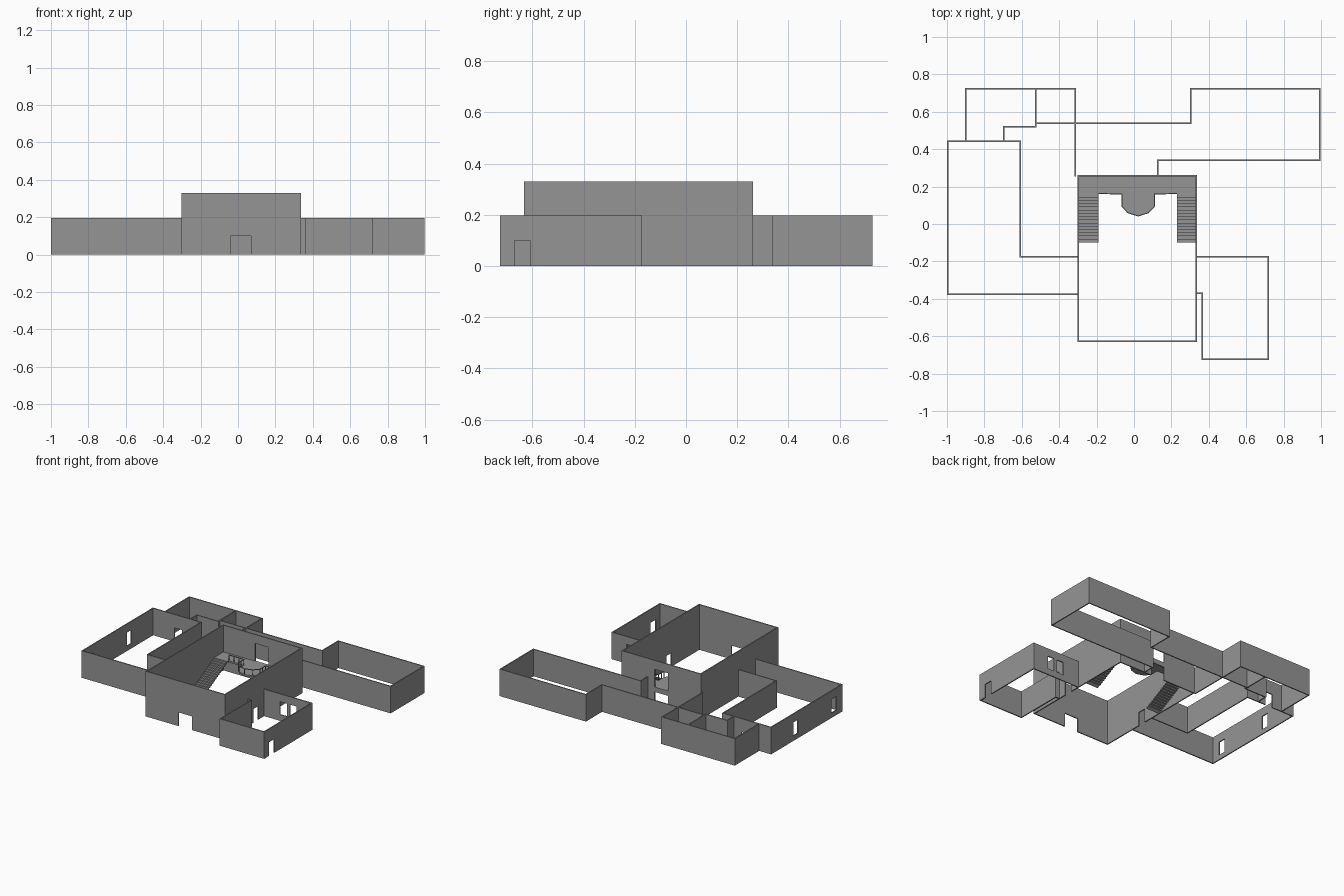
import bpy, bmesh, math
from mathutils import Vector, Matrix

if "Cube" in bpy.data.objects:
    bpy.data.objects.remove(bpy.data.objects["Cube"])

T = 0.008          # wall thickness
LOW, HIGH = 0.197, 0.33
DECK = 0.135       # upper landing height

mat = bpy.data.materials.new("plain_grey")
mat.diffuse_color = (0.3, 0.3, 0.3, 1)
mat.use_nodes = True
mat.node_tree.nodes["Principled BSDF"].inputs["Base Color"].default_value = mat.diffuse_color


def finish(name, bm):
    bmesh.ops.recalc_face_normals(bm, faces=bm.faces)
    me = bpy.data.meshes.new(name)
    bm.to_mesh(me)
    bm.free()
    me.materials.append(mat)
    ob = bpy.data.objects.new(name, me)
    bpy.context.collection.objects.link(ob)
    return ob


def box(bm, lo, hi):
    c = [(a + b) / 2 for a, b in zip(lo, hi)]
    s = [b - a for a, b in zip(lo, hi)]
    m = Matrix.Translation(c) @ Matrix.Diagonal((*s, 1))
    bmesh.ops.create_cube(bm, size=1, matrix=m)


def wall(bm, p, q, h, openings=()):
    """Straight wall between two centre-line points; openings = (start, end, bottom, top)."""
    along_x = abs(p[0] - q[0]) > abs(p[1] - q[1])
    i = 0 if along_x else 1
    a, b = min(p[i], q[i]) - T / 2, max(p[i], q[i]) + T / 2
    c = p[1 - i]

    def part(s, e, z0, z1):
        if e - s < 1e-5 or z1 - z0 < 1e-5:
            return
        if along_x:
            box(bm, (s, c - T / 2, z0), (e, c + T / 2, z1))
        else:
            box(bm, (c - T / 2, s, z0), (c + T / 2, e, z1))

    at = a
    for s, e in sorted({(o[0], o[1]) for o in openings}):
        part(at, s, 0, h)
        z = 0
        for o in sorted((o for o in openings if o[0] == s), key=lambda o: o[2]):
            part(s, e, z, o[2])
            z = o[3]
        part(s, e, z, h)
        at = e
    part(at, b, 0, h)


def room(name, h, walls):
    bm = bmesh.new()
    for w in walls:
        wall(bm, w[0], w[1], h, w[2] if len(w) > 2 else ())
    return finish(name, bm)


def prism(name, pts, vec):
    bm = bmesh.new()
    f = bm.faces.new([bm.verts.new(p) for p in pts])
    r = bmesh.ops.extrude_face_region(bm, geom=[f])
    bmesh.ops.translate(bm, vec=vec, verts=[v for v in r["geom"] if isinstance(v, bmesh.types.BMVert)])
    return finish(name, bm)


# central hall with front door, side doors and two-level rear doors
L, R, F, B = -0.299, 0.333, -0.628, 0.258
room("central_hall_walls", HIGH, [
    ((L, F), (R, F), [(-0.04, 0.07, 0, 0.1)]),
    ((L, B), (R, B), [(-0.04, 0.07, 0, 0.1), (-0.04, 0.07, DECK, 0.265)]),
    ((L, F), (L, B), [(-0.305, -0.245, 0, 0.1)]),
    ((R, F), (R, B), [(-0.305, -0.245, 0, 0.1)]),
])

# front right room with a double window and an outside door
room("front_right_room_walls", LOW, [
    ((R, -0.175), (0.717, -0.175), [(0.465, 0.52, 0.045, 0.14), (0.545, 0.6, 0.045, 0.14)]),
    ((0.717, -0.175), (0.717, -0.723), [(-0.67, -0.61, 0, 0.1)]),
    ((0.717, -0.723), (0.364, -0.723)),
    ((0.364, -0.723), (0.364, -0.37)),
    ((0.364, -0.37), (R, -0.37)),
])

# left wing with two windows and a rear door
room("left_wing_walls", LOW, [
    ((L, -0.375), (-0.996, -0.375)),
    ((-0.996, -0.375), (-0.996, 0.442), [(-0.31, -0.25, 0.035, 0.135), (0.135, 0.19, 0.035, 0.135)]),
    ((-0.996, 0.442), (-0.608, 0.442), [(-0.82, -0.76, 0, 0.1)]),
    ((-0.608, 0.442), (-0.608, -0.175)),
    ((-0.608, -0.175), (L, -0.175)),
])

# back left rooms
room("back_left_room_walls", LOW, [
    ((-0.9, 0.442), (-0.9, 0.724)),
    ((-0.9, 0.724), (-0.313, 0.724)),
    ((-0.313, 0.724), (-0.313, B)),
    ((-0.524, 0.724), (-0.524, 0.52)),
    ((-0.524, 0.52), (-0.697, 0.52)),
    ((-0.697, 0.52), (-0.697, 0.442)),
])

# back corridor and right wing
room("back_right_wing_walls", LOW, [
    ((-0.524, 0.538), (0.303, 0.538)),
    ((0.303, 0.538), (0.303, 0.724)),
    ((0.303, 0.724), (0.994, 0.724)),
    ((0.994, 0.724), (0.994, 0.341)),
    ((0.994, 0.341), (0.127, 0.341)),
    ((0.127, 0.341), (0.127, B)),
])

# upper landing with a faceted bay
bay = [(-0.065, 0.16), (-0.065, 0.095), (-0.033, 0.06), (0.022, 0.043),
       (0.077, 0.06), (0.11, 0.095), (0.11, 0.16)]
outline = [(L, B), (L, 0.16)] + bay + [(R, 0.16), (R, B)]
prism("upper_landing", [(x, y, DECK - 0.012) for x, y in outline], (0, 0, 0.012))

# two straight stairs with a stepped underside
N, Y0, Y1 = 15, -0.1, 0.16
run, rise = (Y1 - Y0) / N, DECK / N
for name, x0, x1 in (("left_stairs", L, -0.19), ("right_stairs", 0.23, R)):
    top, under = [], []
    for k in range(N):
        y = Y0 + k * run
        top += [(y, k * rise), (y, (k + 1) * rise)]
        if k:
            under += [(y, (k - 1) * rise), (y, k * rise)]
    top.append((Y1, DECK))
    under.append((Y1, (N - 1) * rise))
    prof = top + under[::-1][:-1]
    prism(name, [(x0, y, z) for y, z in prof], (x1 - x0, 0, 0))

# landing railing: posts and a top rail along the front edge
bm = bmesh.new()
path = [Vector((x, y, 0)) for x, y in [(-0.188, 0.163)] + bay + [(0.228, 0.163)]]
RAIL = 0.042
for p, q in zip(path, path[1:]):
    d = q - p
    m = (Matrix.Translation((p + q) / 2 + Vector((0, 0, DECK + RAIL)))
         @ Matrix.Rotation(math.atan2(d.y, d.x), 4, 'Z')
         @ Matrix.Diagonal((d.length + 0.003, 0.005, 0.005, 1)))
    bmesh.ops.create_cube(bm, size=1, matrix=m)
    n = max(1, round(d.length / 0.04))
    for k in range(n):
        c = p + d * k / n
        box(bm, (c.x - 0.002, c.y - 0.002, DECK), (c.x + 0.002, c.y + 0.002, DECK + RAIL))
e = path[-1]
box(bm, (e.x - 0.002, e.y - 0.002, DECK), (e.x + 0.002, e.y + 0.002, DECK + RAIL))
finish("landing_railing", bm)
